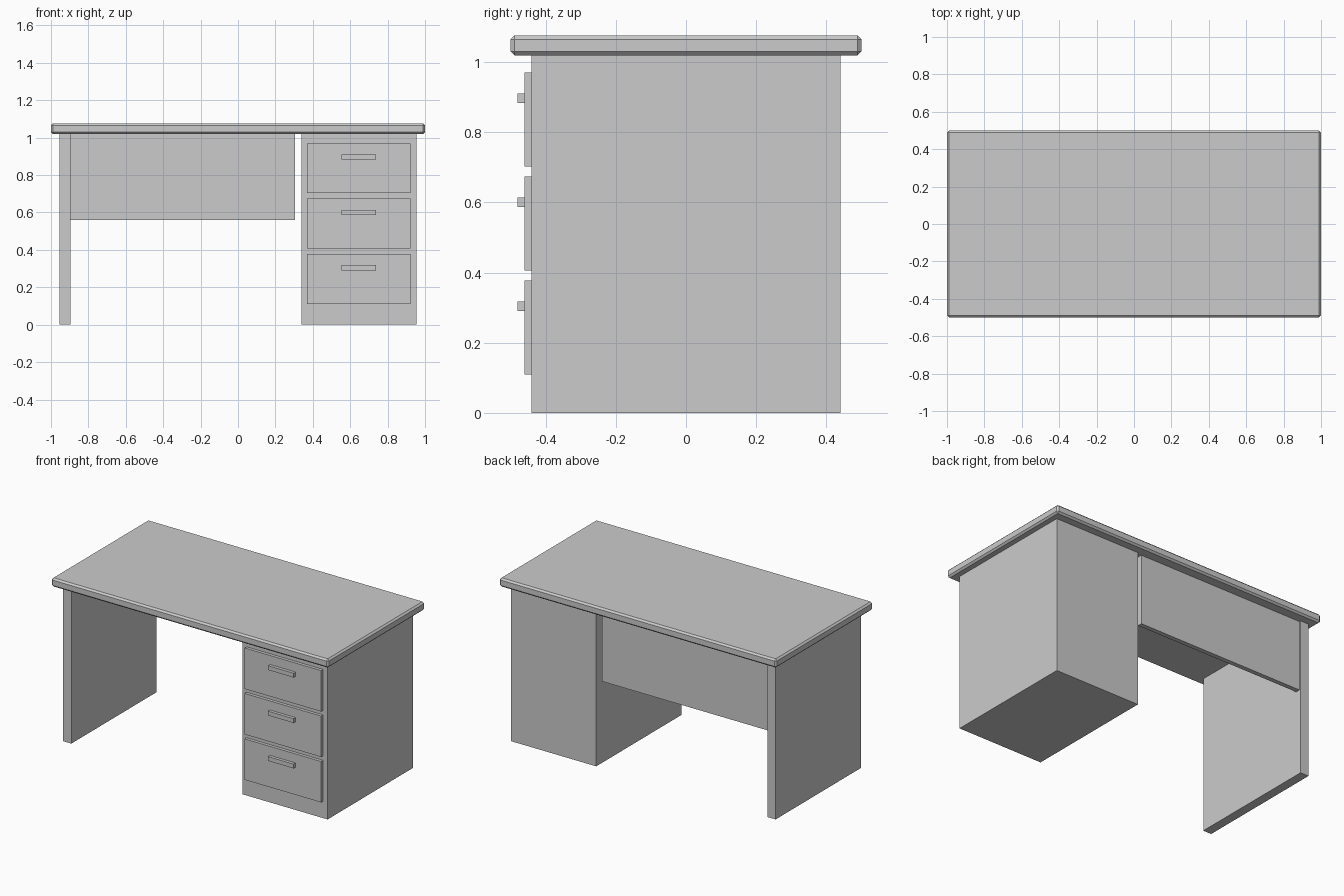
import bpy

# Remove the default cube
cube = bpy.data.objects.get("Cube")
if cube:
    bpy.data.objects.remove(cube, do_unlink=True)

# Single plain grey finish
GREY = (0.6, 0.6, 0.6, 1.0)
mat = bpy.data.materials.new("plain grey")
mat.use_nodes = True
mat.diffuse_color = GREY
mat.node_tree.nodes["Principled BSDF"].inputs["Base Color"].default_value = GREY


def box(name, xs, ys, zs, bevel=0.0):
    """Add a box spanning the given ranges, with optional flat chamfers."""
    spans = (xs, ys, zs)
    bpy.ops.mesh.primitive_cube_add(size=1, location=[(a + b) / 2 for a, b in spans])
    obj = bpy.context.object
    obj.name = name
    obj.scale = [b - a for a, b in spans]
    bpy.ops.object.transform_apply(location=False, rotation=False, scale=True)
    obj.data.materials.append(mat)
    if bevel:
        mod = obj.modifiers.new("chamfer", "BEVEL")
        mod.width = bevel
        mod.segments = 1
    return obj


TOP = 1.019     # underside of the tabletop
DEPTH = 0.44    # half depth of the supports

# Tabletop with chamfered edges
box("tabletop", (-1, 1), (-0.5, 0.5), (TOP, 1.076), bevel=0.011)

# Supports: side panel, drawer cabinet and the rear privacy panel
box("side_panel", (-0.955, -0.895), (-DEPTH, DEPTH), (0, TOP))
box("drawer_cabinet", (0.34, 0.955), (-DEPTH, DEPTH), (0, TOP))
box("privacy_panel", (-0.895, 0.305), (0.40, 0.43), (0.56, TOP))

# Three drawers with bar handles
for i, level in enumerate(("bottom", "middle", "top")):
    z = 0.11 + i * 0.2965
    box(f"{level}_drawer", (0.37, 0.922), (-0.46, -DEPTH), (z, z + 0.267))
    box(f"{level}_drawer_handle", (0.553, 0.737), (-0.48, -0.46), (z + 0.18, z + 0.208))
